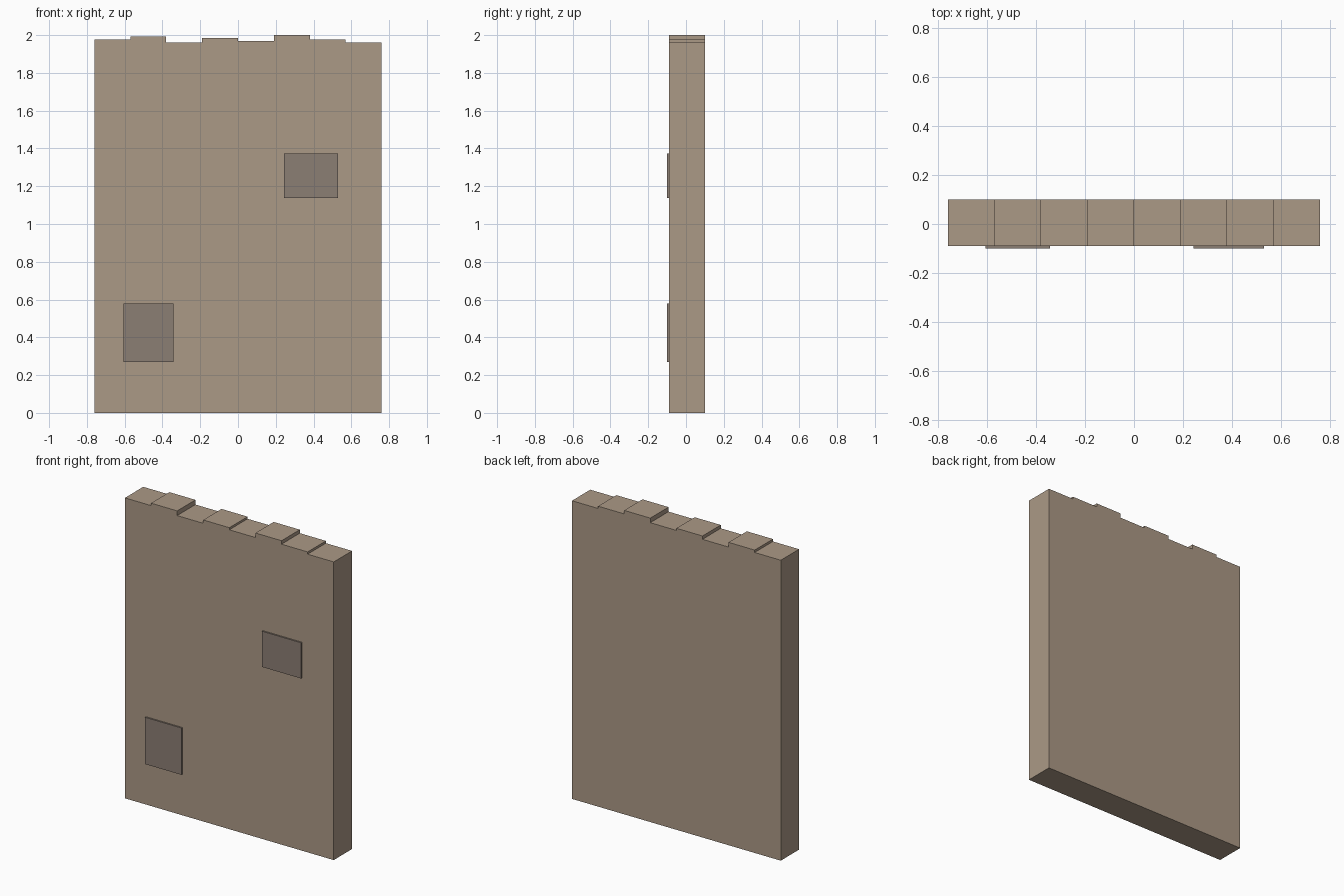
import bpy, bmesh

if "Cube" in bpy.data.objects:
    bpy.data.objects.remove(bpy.data.objects["Cube"])


def material(name, rgb):
    m = bpy.data.materials.new(name)
    m.diffuse_color = (*rgb, 1)
    m.use_nodes = True
    m.node_tree.nodes["Principled BSDF"].inputs["Base Color"].default_value = m.diffuse_color
    return m


def slab(name, outline, y0, y1, mat):
    """Extrude an x-z outline from y0 back to y1."""
    bm = bmesh.new()
    face = bm.faces.new([bm.verts.new((x, y0, z)) for x, z in outline])
    ext = bmesh.ops.extrude_face_region(bm, geom=[face], use_keep_orig=True)
    for v in ext["geom"]:
        if isinstance(v, bmesh.types.BMVert):
            v.co.y = y1
    bmesh.ops.recalc_face_normals(bm, faces=bm.faces)
    mesh = bpy.data.meshes.new(name)
    bm.to_mesh(mesh)
    bm.free()
    mesh.materials.append(mat)
    ob = bpy.data.objects.new(name, mesh)
    bpy.context.collection.objects.link(ob)
    return ob


plaster = material("plaster", (0.41, 0.32, 0.24))
worn = material("worn_plaster", (0.26, 0.21, 0.175))

# Wall with an uneven, stepped top edge
tops = [1.977, 1.993, 1.962, 1.984, 1.97, 2.0, 1.977, 1.962]
half, step = 0.76, 0.19
outline = [(half, 0), (-half, 0)]
for i, z in enumerate(tops):
    outline += [(-half + i * step, z), (-half + (i + 1) * step, z)]
slab("wall", outline, -0.09, 0.10, plaster)

# Thin raised patches on the front
for name, x0, x1, z0, z1 in [("upper_patch", 0.243, 0.53, 1.137, 1.372),
                             ("lower_patch", -0.607, -0.342, 0.27, 0.578)]:
    slab(name, [(x0, z0), (x1, z0), (x1, z1), (x0, z1)], -0.10, -0.085, worn)
